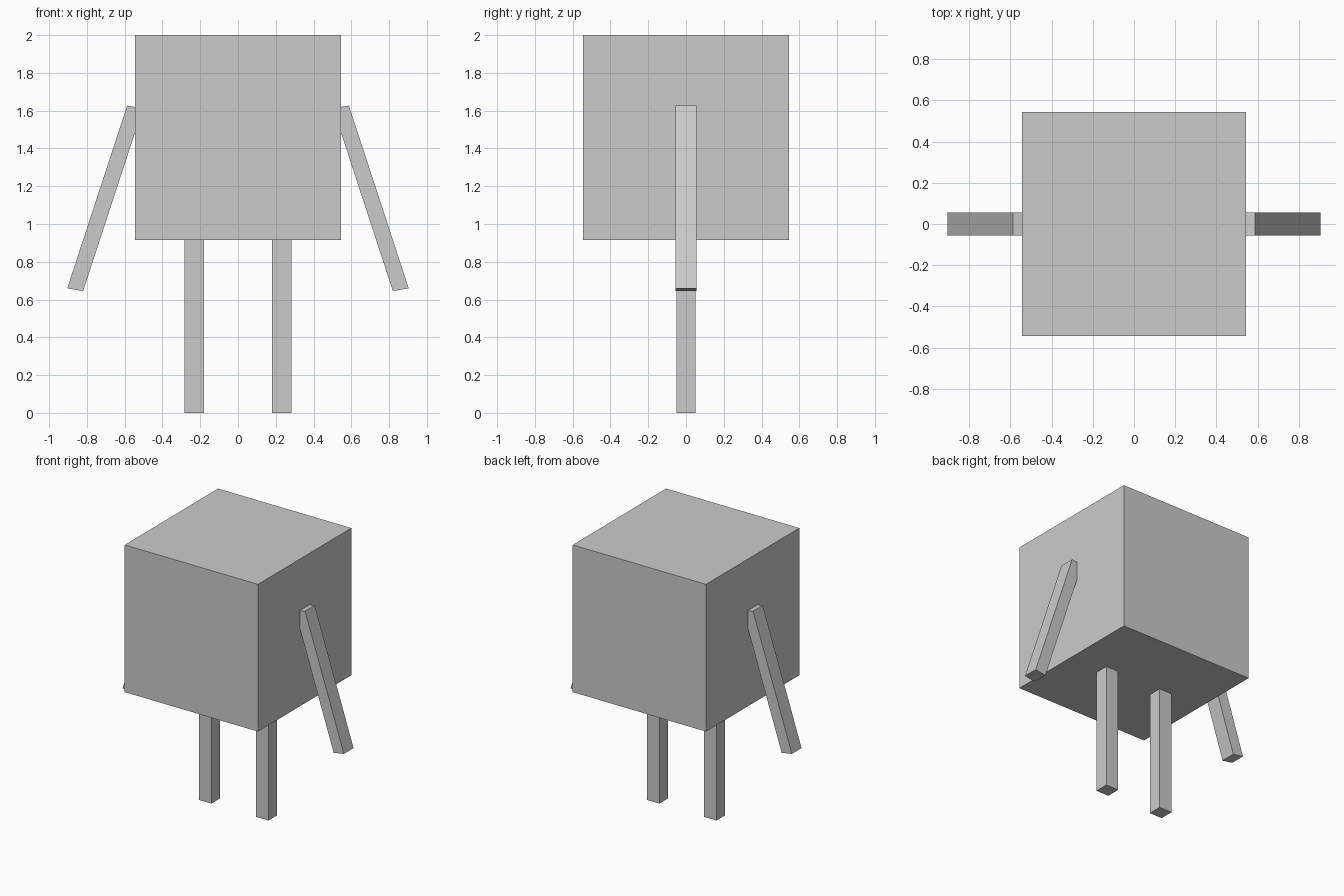
import bpy, bmesh

if "Cube" in bpy.data.objects:
    bpy.data.objects.remove(bpy.data.objects["Cube"])


def prism(name, profile, half_depth):
    """Extrude an x-z outline along y."""
    bm = bmesh.new()
    face = bm.faces.new([bm.verts.new((x, -half_depth, z)) for x, z in profile])
    ext = bmesh.ops.extrude_face_region(bm, geom=[face])
    verts = [g for g in ext["geom"] if isinstance(g, bmesh.types.BMVert)]
    bmesh.ops.translate(bm, verts=verts, vec=(0, 2 * half_depth, 0))
    bmesh.ops.recalc_face_normals(bm, faces=bm.faces)
    mesh = bpy.data.meshes.new(name)
    bm.to_mesh(mesh)
    bm.free()
    obj = bpy.data.objects.new(name, mesh)
    bpy.context.collection.objects.link(obj)
    return obj


def rect(x0, x1, z0, z1):
    return [(x0, z0), (x1, z0), (x1, z1), (x0, z1)]


# Cube body
prism("body", rect(-0.544, 0.544, 0.914, 2.0), 0.544)

# Legs and slanted arms, one per side
leg = rect(0.181, 0.284, 0.0, 0.914)
arm = [(0.82, 0.645), (0.904, 0.659), (0.587, 1.627), (0.503, 1.613)]
for side, s in (("left", -1), ("right", 1)):
    prism(side + "_leg", [(s * x, z) for x, z in leg], 0.051)
    prism(side + "_arm", [(s * x, z) for x, z in arm], 0.056)
